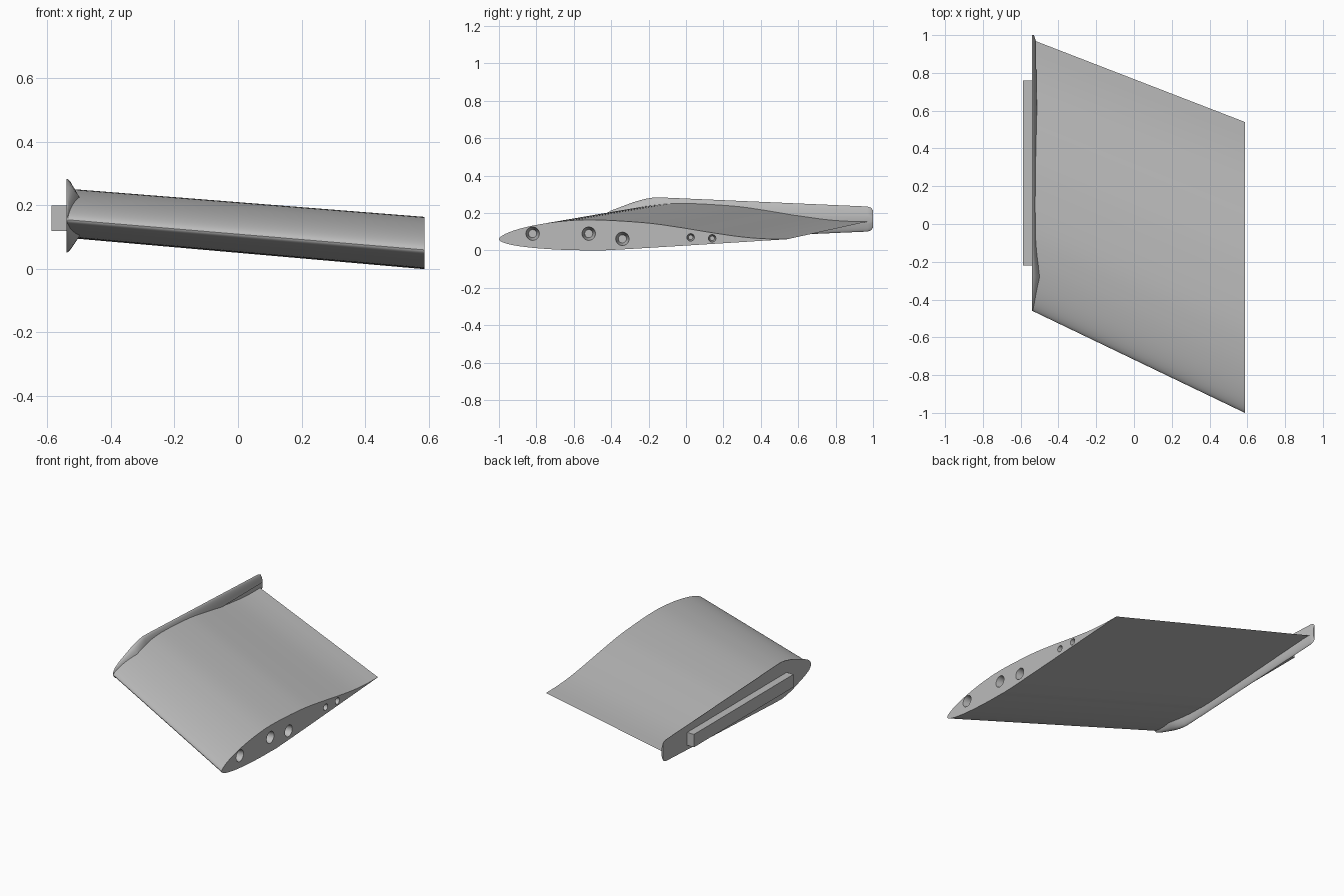
import bpy
import bmesh
from math import radians
from mathutils import Matrix, Vector

if "Cube" in bpy.data.objects:
    bpy.data.objects.remove(bpy.data.objects["Cube"], do_unlink=True)

# One plain grey for everything
grey = bpy.data.materials.new("plain grey")
grey.use_nodes = True
grey.diffuse_color = (0.5, 0.5, 0.5, 1)
grey.node_tree.nodes["Principled BSDF"].inputs["Base Color"].default_value = (0.5, 0.5, 0.5, 1)


def make_object(name, bm):
    bmesh.ops.recalc_face_normals(bm, faces=bm.faces)
    mesh = bpy.data.meshes.new(name)
    bm.to_mesh(mesh)
    bm.free()
    mesh.materials.append(grey)
    obj = bpy.data.objects.new(name, mesh)
    bpy.context.collection.objects.link(obj)
    return obj


def select_only(obj):
    bpy.ops.object.select_all(action="DESELECT")
    obj.select_set(True)
    bpy.context.view_layer.objects.active = obj


def smooth(obj):
    select_only(obj)
    bpy.ops.object.shade_smooth_by_angle(angle=radians(30))


def loft(rings):
    """Join closed rings of points and cap both ends."""
    bm = bmesh.new()
    loops = [[bm.verts.new(p) for p in ring] for ring in rings]
    n = len(loops[0])
    for a, b in zip(loops, loops[1:]):
        for i in range(n):
            j = (i + 1) % n
            bm.faces.new((a[i], a[j], b[j], b[i]))
    bm.faces.new(loops[0])
    bm.faces.new(loops[-1])
    return bm


def spline(points, steps=6):
    """Smooth curve through all the points."""
    p = [Vector(q) for q in points]
    p = [2 * p[0] - p[1]] + p + [2 * p[-1] - p[-2]]
    out = []
    for a, b, c, d in zip(p, p[1:], p[2:], p[3:]):
        for k in range(steps):
            t = k / steps
            out.append(0.5 * (2 * b + (c - a) * t + (2 * a - 5 * b + 4 * c - d) * t ** 2
                              + (3 * b - a - 3 * c + d) * t ** 3))
    return out + [p[-2]]


def lerp_table(table, y):
    for (a, u), (b, v) in zip(table, table[1:]):
        if y <= b:
            return u + (v - u) * (y - a) / (b - a)
    return table[-1][1]


# Swept wing: one cambered section lofted from tip to root
section = spline([(1, 0), (.92, .003), (.84, .013), (.74, .035), (.62, .065), (.5, .089),
                  (.32, .104), (.2, .093), (.1, .067), (.03, .034), (0, 0),
                  (.03, -.025), (.1, -.043), (.2, -.055), (.3, -.059), (.42, -.055),
                  (1, 0)])[:-1]


def wing_ring(x, lead, chord, z, thick):
    return [(x, lead + chord * p.x, z + thick * p.y) for p in section]


wing = make_object("wing", loft([wing_ring(.587, -1, 1.54, .06, 1),
                                 wing_ring(-.538, -.46, 1.435, .155, .94)]))

# Tapered sockets in the open end of the wing
for y, z, r in [(-.82, .09, .036), (-.52, .09, .036), (-.34, .062, .036),
                (.025, .07, .02), (.14, .065, .02)]:
    bm = bmesh.new()
    bmesh.ops.create_cone(bm, cap_ends=True, segments=32, radius1=r * .6, radius2=r, depth=.08,
                          matrix=Matrix.Translation((.5475, y, z)) @ Matrix.Rotation(radians(90), 4, "Y"))
    cutter = make_object("socket_cutter", bm)
    cutter.hide_render = True
    cut = wing.modifiers.new("socket", "BOOLEAN")
    cut.operation = "DIFFERENCE"
    cut.solver = "EXACT"
    cut.object = cutter
    select_only(wing)
    bpy.ops.object.modifier_apply(modifier=cut.name)
    bpy.data.objects.remove(cutter, do_unlink=True)
smooth(wing)

# End plate flaring out of the wing
heights = [(-.46, .008), (-.44, .032), (-.4, .052), (-.28, .094), (-.22, .109), (-.17, .116),
           (-.1, .114), (.97, .067), (.99, .06), (1, .045)]
flare = [(-.46, .004), (-.28, .06), (-.15, .035), (0, .028), (.97, .02), (1, .01)]


def plate_ring(t):
    def side(sign):
        return [(-.54 + t * lerp_table(flare, y),
                 y, .16 + .008 * min(1, (y + .46) / .3) + sign * h * (1 - .75 * t * t))
                for y, h in heights]
    return side(1) + side(-1)[::-1]


smooth(make_object("end_plate", loft([plate_ring(k / 8) for k in range(9)])))

# Mounting tongue on the outside of the plate
bm = bmesh.new()
bmesh.ops.create_cube(bm, size=1, matrix=Matrix.Translation((-.562, .27, .16))
                      @ Matrix.Diagonal((.05, .98, .08, 1)))
make_object("mounting_tongue", bm)
